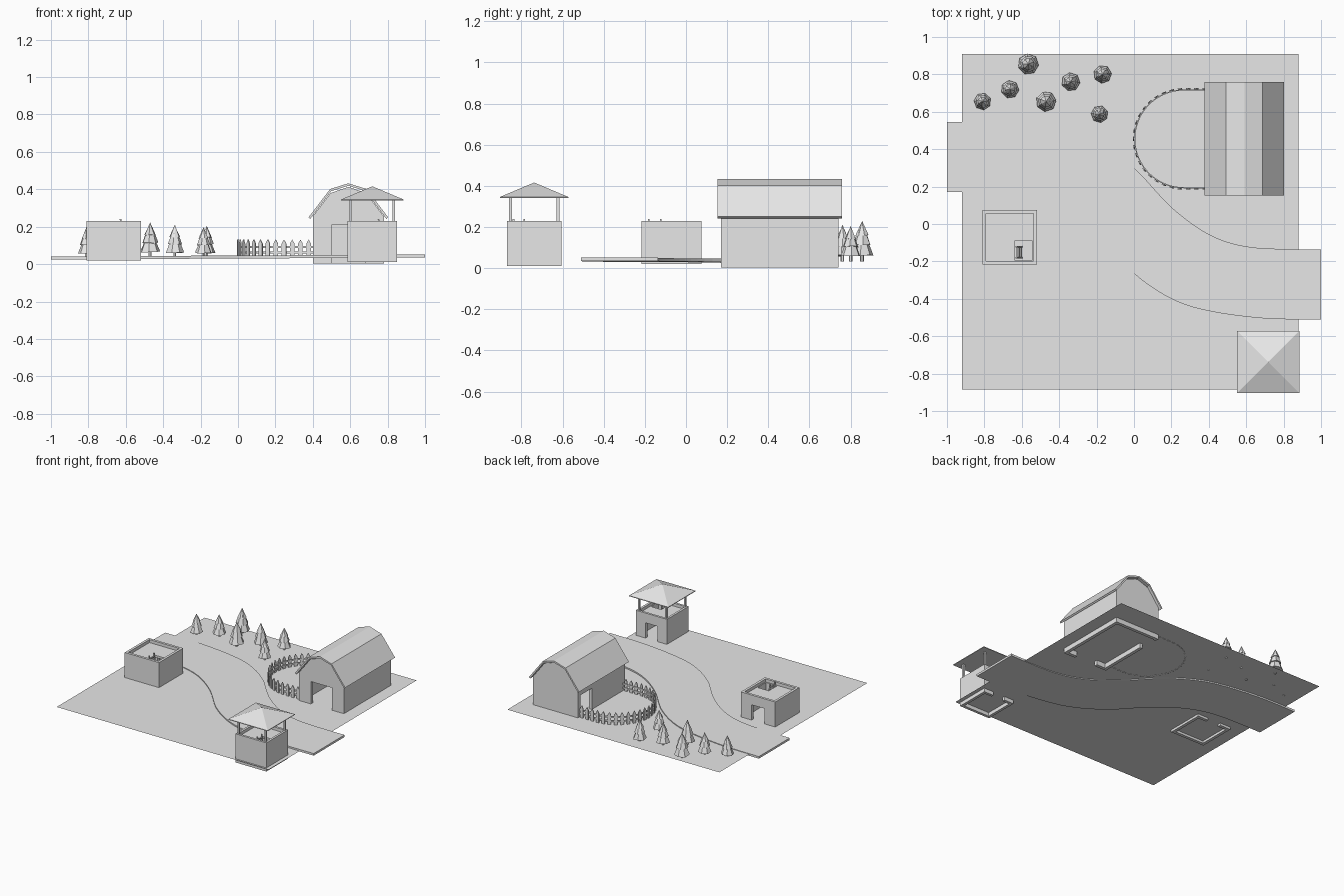
import bpy, bmesh, math, random
from mathutils import Matrix, Vector

random.seed(4)
cube = bpy.data.objects.get("Cube")
if cube:
    bpy.data.objects.remove(cube, do_unlink=True)

grey = bpy.data.materials.new("plain_grey")
grey.use_nodes = True
grey.diffuse_color = (0.8, 0.8, 0.8, 1)
grey.node_tree.nodes["Principled BSDF"].inputs["Base Color"].default_value = (0.8, 0.8, 0.8, 1)


def finish(name, bm):
    bmesh.ops.recalc_face_normals(bm, faces=bm.faces)
    mesh = bpy.data.meshes.new(name)
    bm.to_mesh(mesh)
    bm.free()
    mesh.materials.append(grey)
    obj = bpy.data.objects.new(name, mesh)
    bpy.context.collection.objects.link(obj)
    return obj


def add_box(bm, lo, hi):
    lo, hi = Vector(lo), Vector(hi)
    m = Matrix.Translation((lo + hi) / 2) @ Matrix.Diagonal((*(hi - lo), 1))
    bmesh.ops.create_cube(bm, size=1, matrix=m)


def box(name, lo, hi):
    bm = bmesh.new()
    add_box(bm, lo, hi)
    return finish(name, bm)


def add_prism(bm, points, depth, matrix):
    """Closed profile in local xy, extruded along local z."""
    rings = [[bm.verts.new(matrix @ Vector((x, y, z))) for x, y in points] for z in (0, depth)]
    bm.faces.new(rings[0])
    bm.faces.new(rings[1])
    n = len(points)
    for i in range(n):
        j = (i + 1) % n
        bm.faces.new((rings[0][i], rings[0][j], rings[1][j], rings[1][i]))


def prism(name, points, depth, matrix):
    bm = bmesh.new()
    add_prism(bm, points, depth, matrix)
    return finish(name, bm)


def cut(obj, cutters):
    bpy.context.view_layer.objects.active = obj
    for c in cutters:
        c.hide_render = True
        mod = obj.modifiers.new("opening", 'BOOLEAN')
        mod.operation, mod.solver, mod.object = 'DIFFERENCE', 'EXACT', c
        bpy.ops.object.modifier_apply(modifier=mod.name)
        bpy.data.objects.remove(c, do_unlink=True)


def upright(y):
    """Profile drawn in xz, extruded toward the front from y."""
    return Matrix.Translation((0, y, 0)) @ Matrix.Rotation(math.pi / 2, 4, 'X')


GROUND = 0.038

# Ground sheet
bm = bmesh.new()
bm.faces.new([bm.verts.new((x, y, GROUND)) for x, y in
              ((-0.92, -0.885), (0.88, -0.885), (0.88, 0.91), (-0.92, 0.91))])
finish("ground", bm)

# Winding road: one edge is the other turned half round
edge = [Vector(p) for p in ((-1, 0.17), (-0.85, 0.17), (-0.6, 0.155), (-0.4, 0.09), (-0.2, -0.055),
                            (0, -0.265), (0.2, -0.4), (0.4, -0.465), (0.7, -0.505), (1, -0.51))]


def smooth(p, steps=5):
    q = [p[0]] + p + [p[-1]]
    out = []
    for i in range(len(p) - 1):
        a, b, c, d = q[i:i + 4]
        for k in range(steps):
            t = k / steps
            out.append(b + 0.5 * t * (c - a + t * (2 * a - 5 * b + 4 * c - d + t * (3 * (b - c) + d - a))))
    return out + [p[-1]]


low = smooth(edge)
high = [Vector((-p.x, 0.035 - p.y)) for p in reversed(low)]
bm = bmesh.new()
rings = []
for a, b in zip(low, high):
    ring = []
    for p, h in ((a, 0), (b, 0), (b, 0.016), (a, 0.016)):
        ring.append(bm.verts.new((p.x, p.y, 0.03 + 0.005 * p.x + h)))
    rings.append(ring)
for r, s in zip(rings, rings[1:]):
    for i in range(4):
        j = (i + 1) % 4
        bm.faces.new((r[i], r[j], s[j], s[i]))
bm.faces.new(rings[0])
bm.faces.new(rings[-1])
finish("road", bm)


# Barn: hollow gambrel body with a front and a side doorway
def gambrel(half, eave, knee, knee_z, top):
    left = [(-half, eave), (-knee, knee_z)]
    pts = left + [(0, top)] + [(-x, z) for x, z in reversed(left)]
    return [(x + 0.59, z) for x, z in pts]


outer = gambrel(0.19, 0.255, 0.095, 0.38, 0.413)
inner = gambrel(0.165, 0.245, 0.085, 0.355, 0.388)
barn = prism("barn_body", [(0.40, 0.002)] + outer + [(0.78, 0.002)], 0.57, upright(0.74))
cut(barn, [prism("barn_room", [(0.425, -0.1)] + inner + [(0.755, -0.1)], 0.52, upright(0.715)),
           box("front_doorway", (0.50, 0.1, -0.1), (0.68, 0.25, 0.21)),
           box("side_doorway", (0.35, 0.57, -0.1), (0.5, 0.71, 0.2))])
over = gambrel(0.213, 0.25, 0.097, 0.402, 0.432)
under = gambrel(0.203, 0.242, 0.092, 0.39, 0.419)
prism("barn_roof", over + under[::-1], 0.605, upright(0.758))


# Flat-topped huts with parapet, roof hatch, ladder and rear doorway
def hut(name, cx, cy, half, z0):
    def at(x, y, z):
        return (cx + x * half, cy + y * half, z)
    body = box(name + "_body", at(-1, -1, z0), at(1, 1, 0.23))
    cut(body, [box("room", at(-0.84, -0.84, -0.1), at(0.84, 0.84, 0.19)),
               box("recess", at(-0.87, -0.87, 0.207), at(0.87, 0.87, 0.3)),
               box("hatch", at(0.17, -0.83, 0.15), at(0.83, -0.14, 0.25)),
               box("doorway", at(-0.38, 0.5, -0.1), at(0.38, 1.3, 0.155))])
    bm = bmesh.new()
    for y in (-0.76, -0.36):
        side = [(0.22, 0.24), (0.28, 0.24), (0.48, GROUND), (0.42, GROUND)]
        add_prism(bm, [(cx + x * half, z) for x, z in side], 0.008, upright(cy + y * half + 0.004))
    for i in range(7):
        z = 0.06 + i * 0.026
        x = 0.45 - 0.2 * (z - GROUND) / 0.2
        add_box(bm, at(x - 0.03, -0.76, z - 0.004), at(x + 0.03, -0.36, z + 0.004))
    finish(name + "_ladder", bm)


hut("bunker", -0.665, -0.07, 0.146, 0.02)
TX, TY = 0.718, -0.738
hut("tower", TX, TY, 0.132, 0.01)

# Tower posts and pyramid roof
bm = bmesh.new()
for sx in (-1, 1):
    for sy in (-1, 1):
        x, y = TX + sx * 0.115, TY + sy * 0.115
        add_box(bm, (x - 0.007, y - 0.007, 0.2), (x + 0.007, y + 0.007, 0.35))
finish("tower_posts", bm)
bm = bmesh.new()
base = [[bm.verts.new((TX + x * 0.166, TY + y * 0.166, z)) for x, y in ((-1, -1), (1, -1), (1, 1), (-1, 1))]
        for z in (0.341, 0.346)]
tip = bm.verts.new((TX, TY, 0.416))
bm.faces.new(base[0])
for i in range(4):
    j = (i + 1) % 4
    bm.faces.new((base[0][i], base[0][j], base[1][j], base[1][i]))
    bm.faces.new((base[1][i], base[1][j], tip))
finish("tower_roof", bm)

# Picket fence: a half round pen joined to the barn by straight runs
R, PX, PY = 0.264, 0.265, 0.455
STRAIGHT = 0.135
LENGTH = math.pi * R + 2 * STRAIGHT


def fence_at(s):
    """Position and heading at a distance along the fence."""
    if s < STRAIGHT:
        return Vector((PX + STRAIGHT - s, PY + R, 0)), math.pi
    if s > LENGTH - STRAIGHT:
        return Vector((PX + s - LENGTH + STRAIGHT, PY - R, 0)), 0
    a = math.pi / 2 + (s - STRAIGHT) / R
    return Vector((PX + R * math.cos(a), PY + R * math.sin(a), 0)), a + math.pi / 2


bm = bmesh.new()
COUNT = 25
picket = [(-0.012, 0.034), (0.012, 0.034), (0.012, 0.11), (0, 0.132), (-0.012, 0.11)]
for i in range(COUNT):
    pos, turn = fence_at((i + 0.5) * LENGTH / COUNT)
    add_prism(bm, picket, 0.007, Matrix.Translation(pos) @ Matrix.Rotation(turn, 4, 'Z') @ upright(0))
finish("fence_pickets", bm)
bm = bmesh.new()
for i in range(COUNT * 2):
    a, b = (fence_at(LENGTH * k / COUNT / 2)[0] for k in (i, i + 1))
    d = b - a
    m = Matrix.Translation((a + b) / 2) @ Matrix.Rotation(math.atan2(d.y, d.x), 4, 'Z')
    for z in (0.062, 0.092):
        bmesh.ops.create_cube(bm, size=1, matrix=m @ Matrix.Translation((0, 0.003, z))
                              @ Matrix.Diagonal((d.length, 0.006, 0.012, 1)))
finish("fence_rails", bm)

# Faceted fir trees: trunk and three jittered tiers
trees = [(-0.81, 0.655, 0.9), (-0.663, 0.72, 0.95), (-0.565, 0.855, 1.1), (-0.47, 0.655, 1.07),
         (-0.338, 0.76, 0.98), (-0.168, 0.80, 0.95), (-0.184, 0.587, 0.9)]
tiers = [(0.051, 0.026, 0.024, 0.085), (0.041, 0.018, 0.07, 0.13), (0.030, 0.001, 0.11, 0.172)]
for n, (x, y, s) in enumerate(trees, 1):
    bm = bmesh.new()
    place = Matrix.Translation((x, y, GROUND)) @ Matrix.Scale(s, 4)
    bmesh.ops.create_cone(bm, cap_ends=True, segments=6, radius1=0.009, radius2=0.009, depth=0.04,
                          matrix=place @ Matrix.Translation((0, 0, 0.015)))
    for r1, r2, z1, z2 in tiers:
        spin = Matrix.Rotation(random.uniform(0, math.tau), 4, 'Z')
        made = bmesh.ops.create_cone(bm, cap_ends=True, segments=7, radius1=r1, radius2=r2, depth=z2 - z1,
                                     matrix=place @ Matrix.Translation((0, 0, (z1 + z2) / 2)) @ spin)
        for v in made["verts"]:
            v.co.z += random.uniform(-0.004, 0.004)
    finish("tree_%d" % n, bm)
